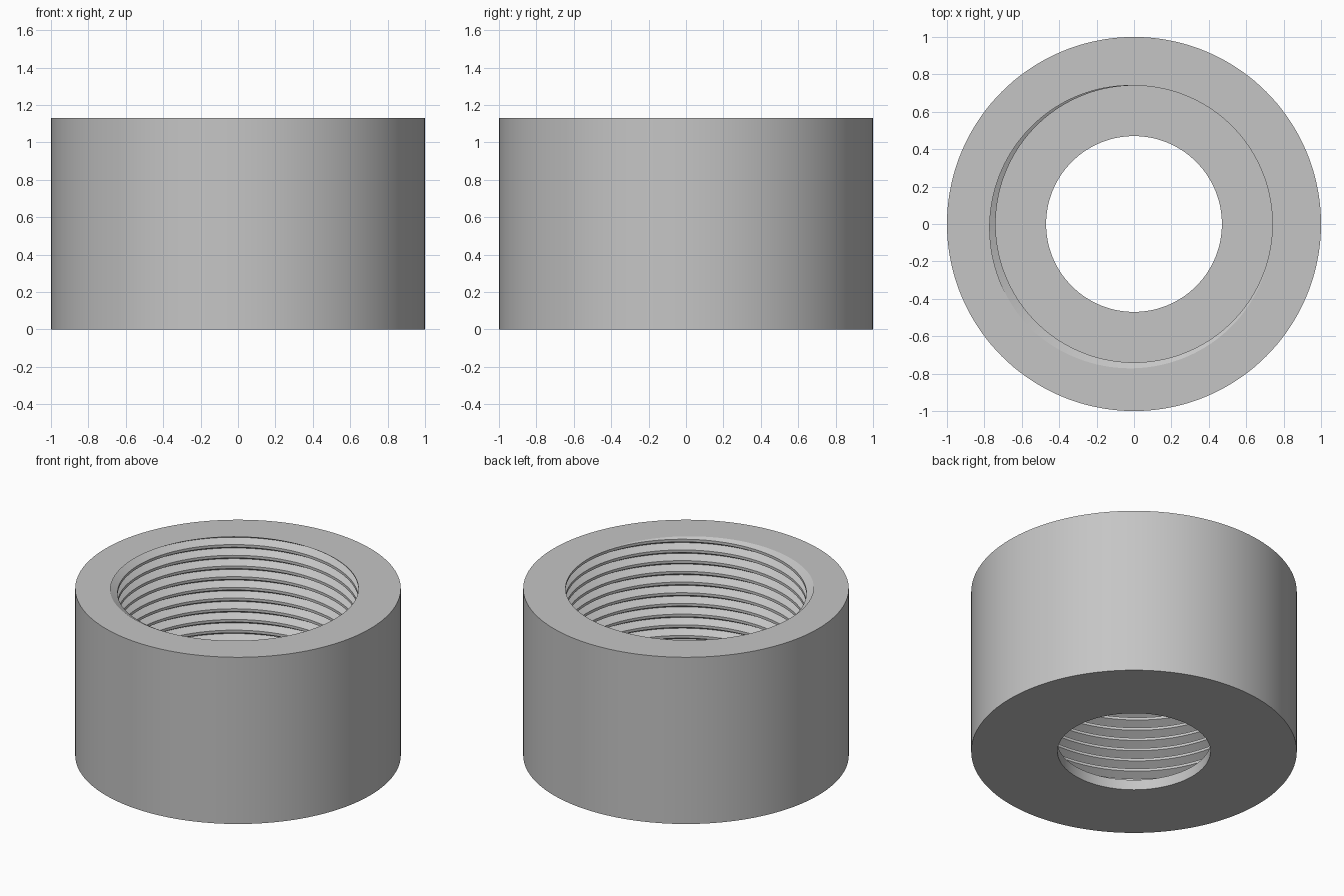
import bpy, bmesh, math

old = bpy.data.objects.get("Cube")
if old:
    bpy.data.objects.remove(old, do_unlink=True)

SEGMENTS = 144
HEIGHT = 1.13
OUTER, BORE = 1.0, 0.47
PITCH, ROOT = 0.0725, 0.787
CREST = ROOT - 0.375 * PITCH * math.sqrt(3)
FLOOR = HEIGHT - 14.625 * PITCH      # top of the floor inside the cup
PHASE = 0.625                        # turn fraction where a groove meets the rim
TURNS = 18


def point(r, turn, z):
    a = math.tau * turn
    return (r * math.cos(a), r * math.sin(a), z)


def constant(r):
    return lambda turn: r


def thread_radius(z):
    """Radius of the threaded wall at one height, as a function of turn."""
    def radius(turn):
        u = ((z - HEIGHT) / PITCH - turn + PHASE) % 1.0
        return max(CREST, ROOT - min(u, 1 - u) * PITCH * math.sqrt(3))
    return radius


def add_band(bm, r1, z1, r2, z2):
    """Ring of quads between two closed loops."""
    loops = [[bm.verts.new(point(r(i / SEGMENTS), i / SEGMENTS, z))
              for i in range(SEGMENTS)] for r, z in ((r1, z1), (r2, z2))]
    for i in range(SEGMENTS):
        j = (i + 1) % SEGMENTS
        bm.faces.new((loops[0][i], loops[0][j], loops[1][j], loops[1][i]))


bm = bmesh.new()

# Helical thread: V groove with flat crests, swept upward
profile = ((ROOT, 0), (CREST, 0.375), (CREST, 0.625), (ROOT, 1))
base = HEIGHT - (PHASE + TURNS - 2) * PITCH
columns = []
for i in range(TURNS * SEGMENTS + 1):
    turn = i / SEGMENTS
    columns.append([bm.verts.new(point(r, turn, base + PITCH * (turn + dz)))
                    for r, dz in profile])
for a, b in zip(columns, columns[1:]):
    for k in range(3):
        bm.faces.new((a[k], b[k], b[k + 1], a[k + 1]))
bmesh.ops.remove_doubles(bm, verts=bm.verts, dist=0.00002)

# Trim the thread at the rim and at the floor
for z, direction in ((HEIGHT, 1), (FLOOR, -1)):
    bmesh.ops.bisect_plane(bm, geom=bm.verts[:] + bm.edges[:] + bm.faces[:],
                           dist=0.00001, plane_co=(0, 0, z),
                           plane_no=(0, 0, direction), clear_outer=True)

# Rim, outer wall, underside, bore and inner floor
add_band(bm, thread_radius(HEIGHT), HEIGHT, constant(OUTER), HEIGHT)
add_band(bm, constant(OUTER), HEIGHT, constant(OUTER), 0)
add_band(bm, constant(OUTER), 0, constant(BORE), 0)
add_band(bm, constant(BORE), 0, constant(BORE), FLOOR)
add_band(bm, constant(BORE), FLOOR, thread_radius(FLOOR), FLOOR)

bmesh.ops.remove_doubles(bm, verts=bm.verts, dist=0.00005)
bmesh.ops.recalc_face_normals(bm, faces=bm.faces)

mesh = bpy.data.meshes.new("threaded_cap")
bm.to_mesh(mesh)
bm.free()
cap = bpy.data.objects.new("threaded_cap", mesh)
bpy.context.collection.objects.link(cap)

# Plain grey material
grey = bpy.data.materials.new("light_grey")
grey.use_nodes = True
colour = (0.56, 0.56, 0.56, 1)
grey.diffuse_color = colour
grey.node_tree.nodes["Principled BSDF"].inputs["Base Color"].default_value = colour
mesh.materials.append(grey)

bpy.ops.object.select_all(action='DESELECT')
cap.select_set(True)
bpy.context.view_layer.objects.active = cap
bpy.ops.object.shade_smooth_by_angle(angle=math.radians(20))
